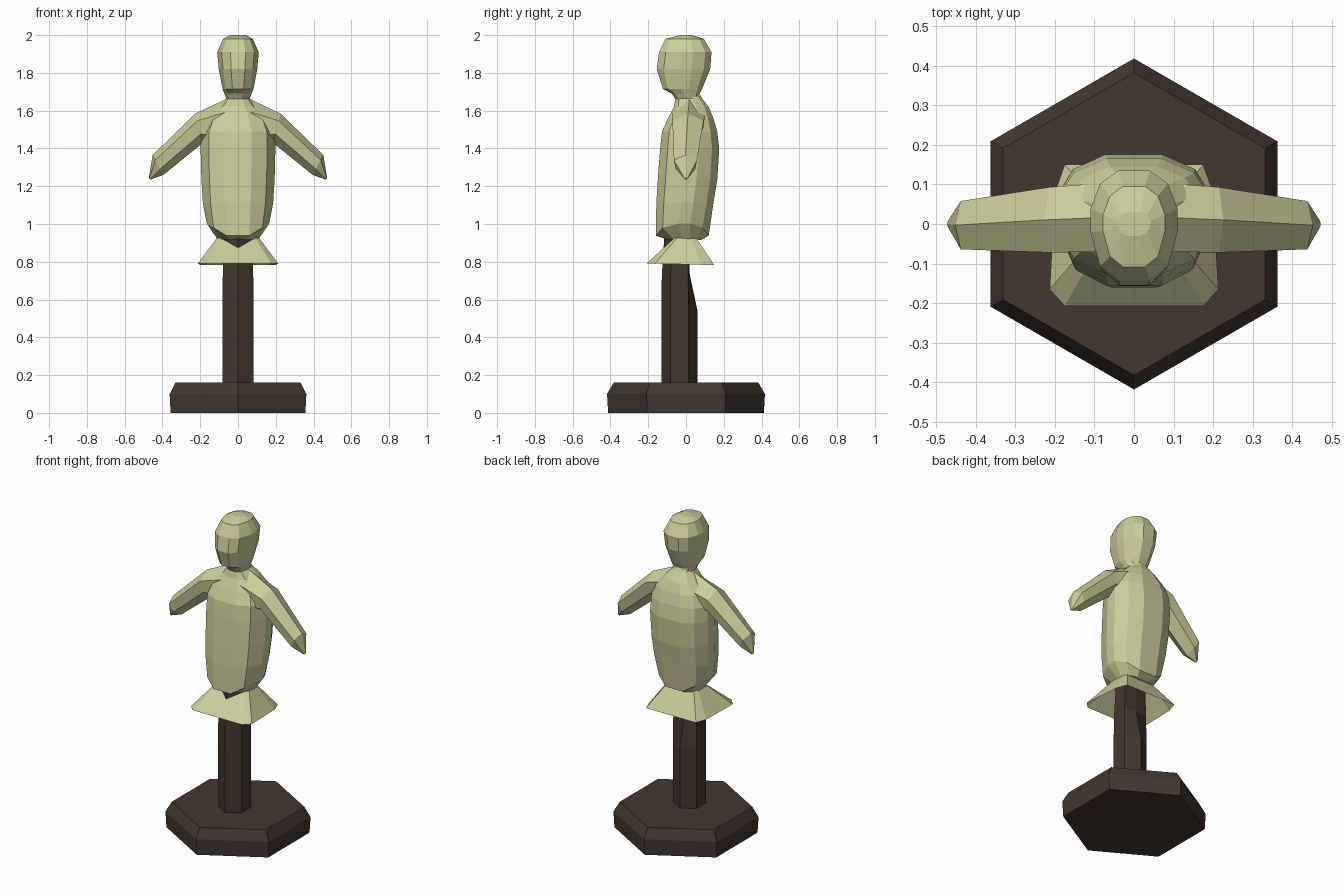
import bpy, bmesh, math
from mathutils import Vector

if "Cube" in bpy.data.objects:
    bpy.data.objects.remove(bpy.data.objects["Cube"])


def material(name, colour):
    m = bpy.data.materials.new(name)
    m.diffuse_color = (*colour, 1)
    m.use_nodes = True
    m.node_tree.nodes["Principled BSDF"].inputs["Base Color"].default_value = m.diffuse_color
    return m


straw = material("pale straw", (0.61, 0.62, 0.33))
wood = material("dark brown wood", (0.058, 0.037, 0.029))


def loft(name, rings, mat, cap_start=True, cap_end=True):
    """Flat-faced skin over rings with equal point counts."""
    bm = bmesh.new()
    loops = [[bm.verts.new(p) for p in ring] for ring in rings]
    n = len(loops[0])
    for a, b in zip(loops, loops[1:]):
        for i in range(n):
            j = (i + 1) % n
            bm.faces.new((a[i], a[j], b[j], b[i]))
    if cap_start:
        bm.faces.new(loops[0][::-1])
    if cap_end:
        bm.faces.new(loops[-1])
    bmesh.ops.recalc_face_normals(bm, faces=bm.faces)
    me = bpy.data.meshes.new(name)
    bm.to_mesh(me)
    bm.free()
    me.materials.append(mat)
    ob = bpy.data.objects.new(name, me)
    bpy.context.collection.objects.link(ob)
    return ob


def hexagon(r, z, y=0, back=None):
    pts = []
    for k in range(6):
        a = math.radians(60 * k - 90)
        py = y + r * math.sin(a)
        if back is not None:
            py = min(py, back)
        pts.append((r * math.cos(a), py, z))
    return pts


# Right half of a soft boxy cross-section, as fractions of width and depth
HALF = [(0.36, -1), (0.78, -0.74), (1, -0.12), (1, 0.3), (0.78, 0.76), (0.36, 1)]
SECTION = HALF + [(-x, y) for x, y in reversed(HALF)]


def section(z, w, front, back, lift=0):
    mid, d = (front + back) / 2, (back - front) / 2
    return [(w * x, mid + d * y, z + lift * max(0, abs(x) - 0.36)) for x, y in SECTION]


# Stand: bevelled hexagonal base and post
loft("base", [hexagon(0.412, 0), hexagon(0.418, 0.1), hexagon(0.382, 0.162)], wood)
loft("post", [hexagon(0.096, 0.15, -0.035), hexagon(0.096, 0.54, -0.035),
              hexagon(0.093, 0.73, -0.035, 0.02),
              hexagon(0.085, 0.93, -0.03, 0.015)], wood)

# Torso
loft("torso", [section(*r) for r in [
    (0.915, 0.11, -0.09, 0.08, 0.01),
    (0.938, 0.165, -0.160, 0.120, 0.10),
    (1.11, 0.186, -0.157, 0.145),
    (1.24, 0.194, -0.149, 0.166),
    (1.40, 0.198, -0.137, 0.176),
    (1.49, 0.195, -0.127, 0.165),
    (1.56, 0.165, -0.095, 0.145),
    (1.62, 0.105, -0.065, 0.12),
    (1.665, 0.062, -0.055, 0.085),
    (1.70, 0.058, -0.055, 0.065)]], straw)

# Head
loft("head", [section(*r) for r in [
    (1.66, 0.060, -0.055, 0.075),
    (1.69, 0.072, -0.075, 0.072),
    (1.715, 0.082, -0.122, 0.085),
    (1.82, 0.102, -0.155, 0.128),
    (1.91, 0.110, -0.143, 0.135),
    (1.98, 0.078, -0.108, 0.095),
    (2.00, 0.042, -0.030, 0.030)]], straw)

# Flared cloth hem below the torso, open underneath
HEM = [(0.175, -0.207), (0.213, -0.165), (0.2, 0.08), (0.175, 0.15)]
HEM += [(-x, y) for x, y in reversed(HEM)]
loft("hem", [[(x * 0.53, y * 0.33 + 0.005, 0.925) for x, y in HEM],
             [(x, y, 0.787 - 0.025 * (y + 0.03)) for x, y in HEM]],
     straw, cap_start=True, cap_end=False)


# Arms: six-sided, drooping, with pointed ends
def arm_ring(top, bottom, front, back):
    t, b = Vector((top[0], 0, top[1])), Vector((bottom[0], 0, bottom[1]))
    mid = (front + back) / 2
    layout = [(0, mid), (0.25, front), (0.7, front * 0.85),
              (1, mid), (0.7, back * 0.85), (0.25, back)]
    return [t.lerp(b, f) + Vector((0, y, 0)) for f, y in layout]


RINGS = [arm_ring((0.055, 1.665), (0.08, 1.38), -0.070, 0.105),
         arm_ring((0.225, 1.585), (0.185, 1.43), -0.072, 0.093),
         arm_ring((0.452, 1.365), (0.395, 1.26), -0.064, 0.058),
         arm_ring((0.472, 1.243), (0.464, 1.235), -0.008, 0.008)]
for side, label in ((1, "right_arm"), (-1, "left_arm")):
    loft(label, [[(side * p.x, p.y, p.z) for p in ring] for ring in RINGS], straw)
